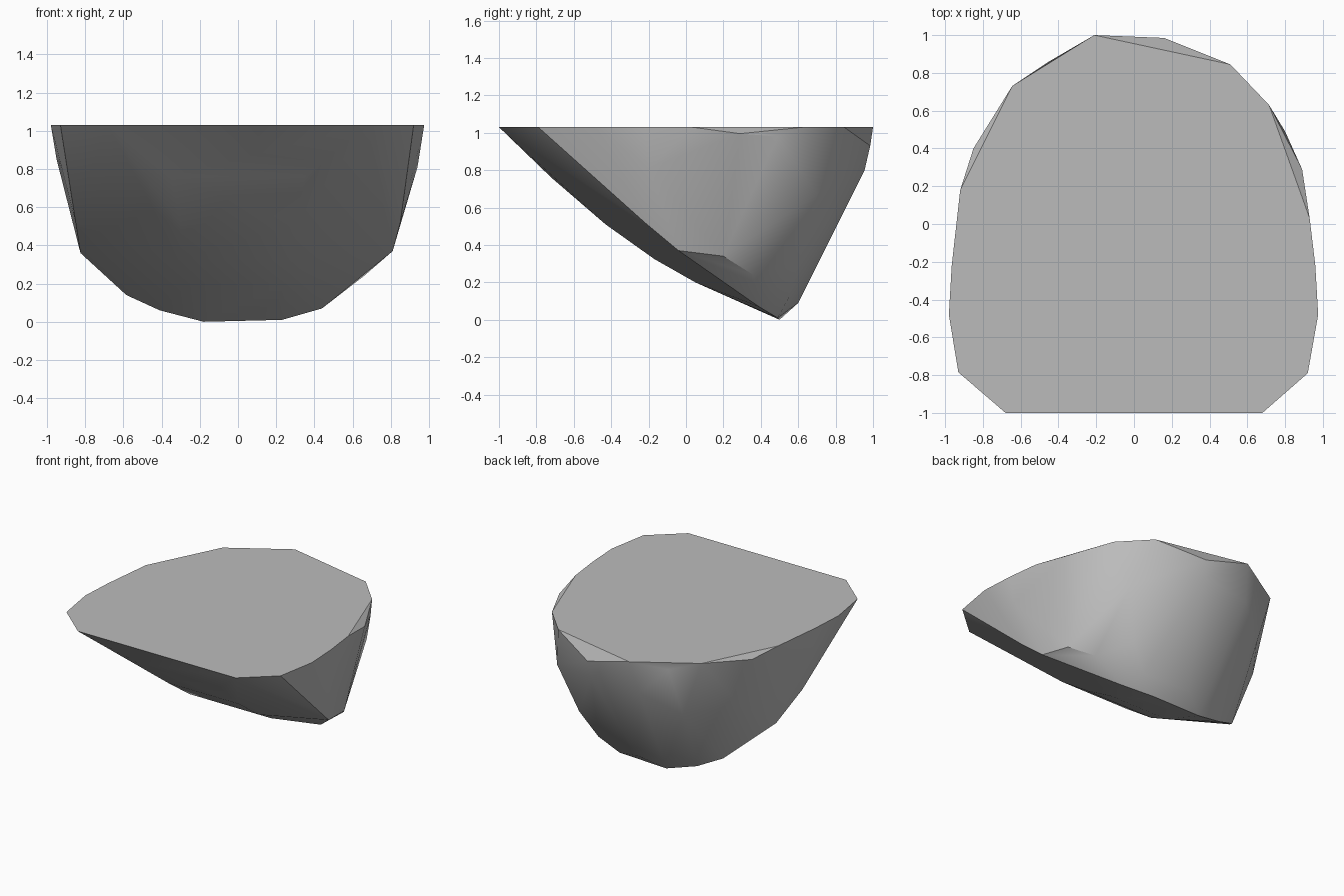
import bpy
import bmesh
import math

cube = bpy.data.objects.get("Cube")
if cube:
    bpy.data.objects.remove(cube, do_unlink=True)

TOP = 1.03


def make_material(name, colour):
    material = bpy.data.materials.new(name)
    material.use_nodes = True
    material.diffuse_color = colour
    shader = next(node for node in material.node_tree.nodes if node.type == "BSDF_PRINCIPLED")
    shader.inputs["Base Color"].default_value = colour
    shader.inputs["Roughness"].default_value = 0.9
    return material


def build_hull(name, points, material, smooth_angle):
    """Wrap the corner points in a closed convex surface with flat cut planes."""
    mesh = bpy.data.meshes.new(name)
    bm = bmesh.new()
    for point in points:
        bm.verts.new(point)
    result = bmesh.ops.convex_hull(bm, input=bm.verts)
    unused = {item for key in ("geom_interior", "geom_unused") for item in result[key]
              if isinstance(item, bmesh.types.BMVert) and item.is_valid}
    bmesh.ops.delete(bm, geom=list(unused), context="VERTS")
    bmesh.ops.dissolve_limit(bm, angle_limit=math.radians(1), verts=bm.verts, edges=bm.edges)
    bmesh.ops.recalc_face_normals(bm, faces=bm.faces)
    bm.to_mesh(mesh)
    bm.free()
    mesh.materials.append(material)
    stone = bpy.data.objects.new(name, mesh)
    bpy.context.collection.objects.link(stone)
    bpy.ops.object.select_all(action="DESELECT")
    stone.select_set(True)
    bpy.context.view_layer.objects.active = stone
    bpy.ops.object.shade_smooth_by_angle(angle=math.radians(smooth_angle))
    return stone


# Level top surface outline
rim = [(x, y, TOP) for x, y in (
    (-.68, -1), (.68, -1), (.92, -.79), (.975, -.48), (.96, -.22), (.93, .03),
    (.715, .63), (.51, .845), (-.21, 1), (-.645, .73), (-.92, .18),
    (-.965, -.22), (-.98, -.48), (-.93, -.785))]

# Small chips broken off just below the rim
chips = [(.89, .29, .995), (.8, .49, .98), (.16, .985, .93),
         (-.85, .4, .99), (-.45, .86, .98)]

# Curved sloping underside, the same on both sides
underside = [(side * x, y, z) for side in (-1, 1) for x, y, z in (
    (.35, -.72, .76), (.3, -.43, .51), (.3, -.17, .325),
    (.25, .05, .2), (.2, .3, .09), (.85, -.22, .52))]

# Lower edge where the underside meets the walls
keel = [(.81, -.04, .37), (.775, .2, .34), (.66, .36, .24), (.44, .39, .07),
        (.23, .49, .01), (-.18, .5, 0), (-.41, .45, .06),
        (-.585, .38, .14), (-.825, .07, .36)]

# Rounded side and back walls
walls = [(.94, -.2, .81), (.62, .7, .67), (.5, .6, .3), (.37, .55, .12),
         (0, .6, .09), (.15, .955, .8), (-.25, .93, .77),
         (-.5, .75, .6), (-.76, .4, .6), (-.95, -.2, .85)]

stone_grey = make_material("stone grey", (0.5, 0.5, 0.5, 1))
build_hull("stone_fragment", rim + chips + underside + keel + walls, stone_grey, 30)
